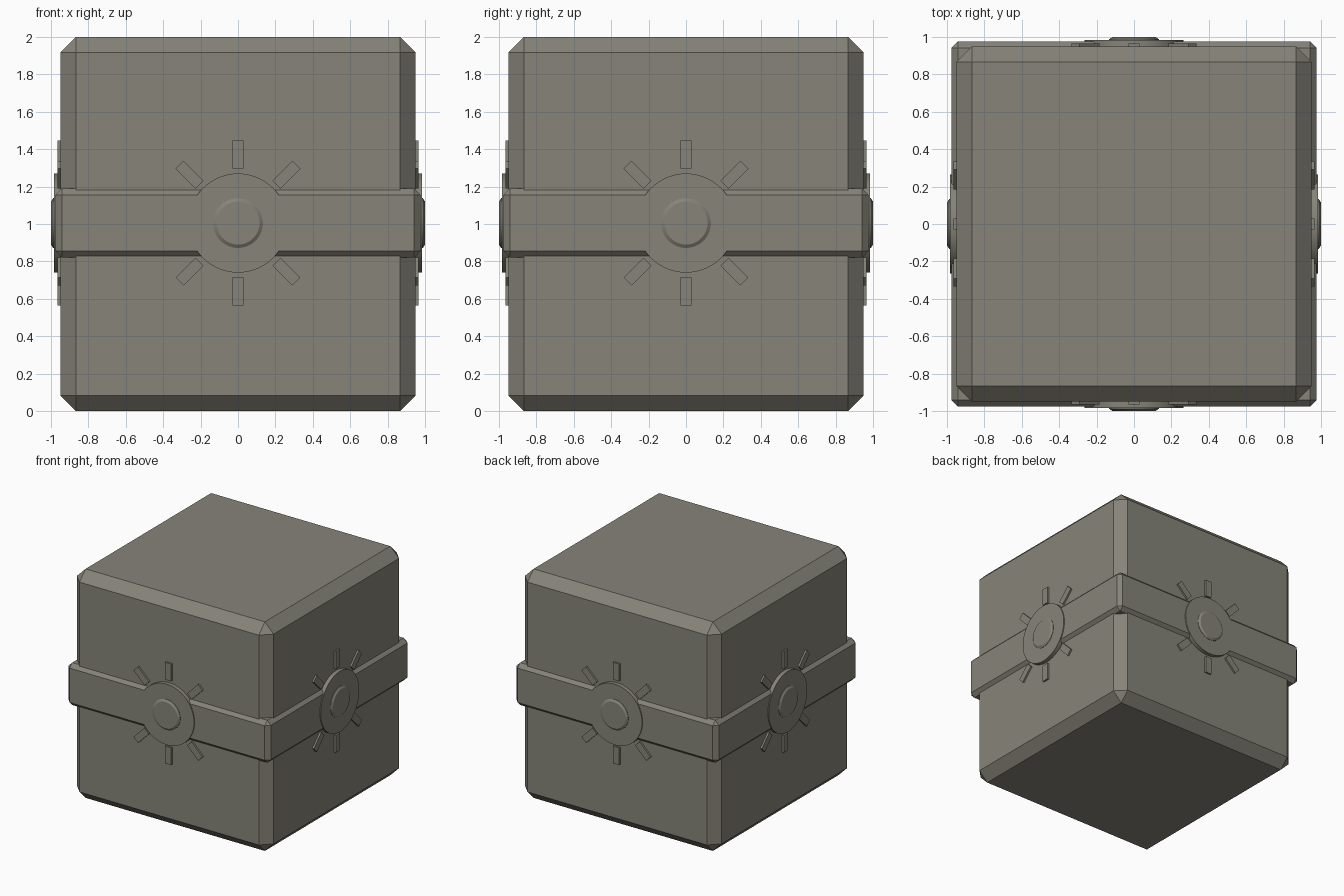
import bpy, bmesh
from math import radians, sin, cos, pi
from mathutils import Matrix, Vector

cube = bpy.data.objects.get("Cube")
if cube:
    bpy.data.objects.remove(cube, do_unlink=True)

stone = bpy.data.materials.new("grey_stone")
stone.use_nodes = True
COLOUR = (0.24, 0.23, 0.19, 1)
stone.diffuse_color = COLOUR
stone.node_tree.nodes["Principled BSDF"].inputs["Base Color"].default_value = COLOUR

MID = 1.005  # height of the band and emblems


def finish(bm, name, smooth=False):
    bmesh.ops.recalc_face_normals(bm, faces=bm.faces)
    mesh = bpy.data.meshes.new(name)
    bm.to_mesh(mesh)
    bm.free()
    mesh.materials.append(stone)
    ob = bpy.data.objects.new(name, mesh)
    bpy.context.collection.objects.link(ob)
    if smooth:
        bpy.ops.object.select_all(action='DESELECT')
        ob.select_set(True)
        bpy.context.view_layer.objects.active = ob
        bpy.ops.object.shade_smooth_by_angle(angle=radians(30))
    return ob


def add_box(bm, size, matrix):
    bmesh.ops.create_cube(bm, size=1, matrix=matrix @ Matrix.Diagonal((*size, 1)))


def chamfered_box(name, size, z, chamfer):
    bm = bmesh.new()
    add_box(bm, size, Matrix.Translation((0, 0, z)))
    bmesh.ops.bevel(bm, geom=bm.edges[:], offset=chamfer, segments=1,
                    affect='EDGES', profile=0.5)
    return finish(bm, name)


def lathe(name, profile, turn, sides=64):
    """Spin (radius, distance outward) points about the face axis."""
    bm = bmesh.new()
    rings = [[bm.verts.new(turn @ Vector((r * cos(2 * pi * i / sides), -d,
                                          r * sin(2 * pi * i / sides))))
              for i in range(sides)] for r, d in profile]
    for a, b in zip(rings, rings[1:]):
        for i in range(sides):
            j = (i + 1) % sides
            bm.faces.new((a[i], a[j], b[j], b[i]))
    bm.faces.new(rings[0])
    bm.faces.new(rings[-1])
    return finish(bm, name, smooth=True)


# Main block and the band around its middle
chamfered_box("block_body", (1.9, 1.9, 2.0), 1.0, 0.084)
chamfered_box("middle_band", (1.954, 1.954, 0.37), MID, 0.035)

# Emblem on each of the four sides: disc, hub and six rays
for k, side in enumerate(("front", "left", "back", "right")):
    turn = Matrix.Translation((0, 0, MID)) @ Matrix.Rotation(k * pi / 2, 4, 'Z')
    lathe(side + "_disc", [(0.265, 0.93), (0.265, 0.985)], turn)
    lathe(side + "_hub", [(0.133, 0.96), (0.133, 0.988), (0.115, 1.0)], turn)
    bm = bmesh.new()
    for angle in (0, 45, 135, 180, 225, 315):
        spin = turn @ Matrix.Rotation(radians(angle), 4, 'Y')
        add_box(bm, (0.06, 0.035, 0.15),
                spin @ Matrix.Translation((0, -0.948, 0.366)))
    finish(bm, side + "_rays")
